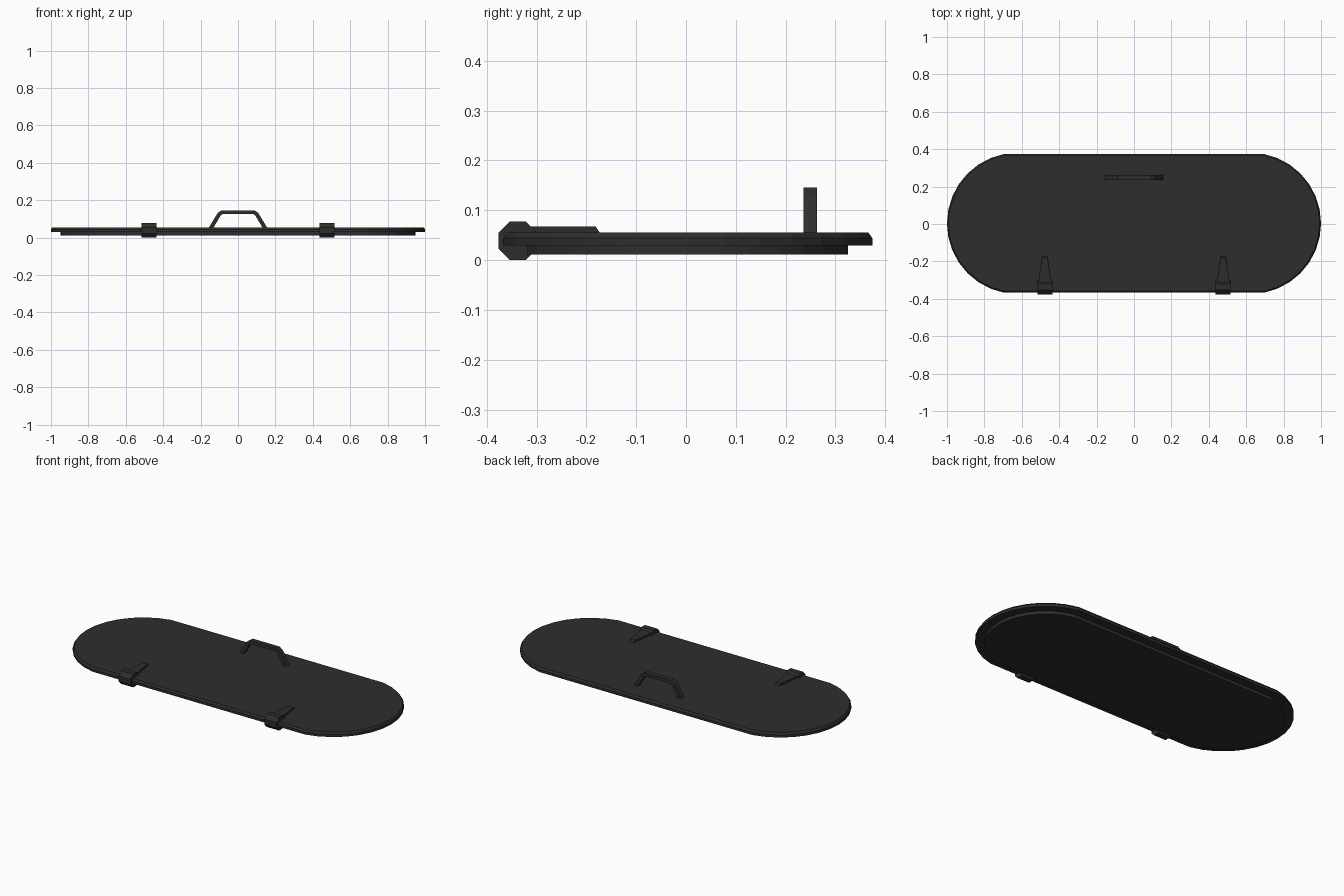
import bpy, bmesh, math

if "Cube" in bpy.data.objects:
    bpy.data.objects.remove(bpy.data.objects["Cube"])

mat = bpy.data.materials.new("dark charcoal")
mat.diffuse_color = (0.027, 0.027, 0.027, 1)
mat.use_nodes = True
mat.node_tree.nodes["Principled BSDF"].inputs["Base Color"].default_value = mat.diffuse_color
CY = 0.0035  # lid centre in y


def make(name, loops):
    """Closed solid skinned through a list of equal-length point loops."""
    bm = bmesh.new()
    rings = [[bm.verts.new(p) for p in loop] for loop in loops]
    for a, b in zip(rings, rings[1:]):
        n = len(a)
        for i in range(n):
            j = (i + 1) % n
            bm.faces.new((a[i], a[j], b[j], b[i]))
    bm.faces.new(rings[0][::-1])
    bm.faces.new(rings[-1])
    bmesh.ops.recalc_face_normals(bm, faces=bm.faces[:])
    me = bpy.data.meshes.new(name)
    bm.to_mesh(me)
    bm.free()
    me.materials.append(mat)
    ob = bpy.data.objects.new(name, me)
    bpy.context.collection.objects.link(ob)
    return ob


def pill(r, z):
    """Rounded-end outline: facets of a 32-gon at each end."""
    pts = []
    for s in (1, -1):
        for k in range(-7, 8):
            a = math.radians(11.25 * k)
            pts.append((s * (0.622 + r * math.cos(a)), CY + s * r * math.sin(a), z))
    return pts


# lid with chamfered top edge, and the inset plug below it
make("lid", [pill(0.378, 0.029), pill(0.378, 0.044), pill(0.370, 0.055)])
make("lid_plug", [pill(0.328, 0.011), pill(0.328, 0.032)])

# handle: bent strip profile extruded along y
half = [(0.158, 0.050), (0.108, 0.132), (0.088, 0.146)]
inner = [(0.082, 0.126), (0.092, 0.119), (0.133, 0.050)]
mirror = lambda pts: [(-x, z) for x, z in reversed(pts)]
profile = half + mirror(half) + mirror(inner) + inner[:]
# order: outer right-to-left, then inner left-to-right
profile = half + mirror(half) + [(-x, z) for x, z in reversed(inner)] + inner
make("handle", [[(x, y, z) for x, z in profile] for y in (0.236, 0.263)])

# hinges: octagonal barrel plus tapered strap
for side, c in (("left", -0.477), ("right", 0.477)):
    R = 0.0387 / math.cos(math.pi / 8)
    angles = [math.pi / 8 + k * math.pi / 4 for k in range(8)]
    make("hinge_barrel_" + side,
         [[(x, -0.338 + R * math.cos(a), 0.0387 + R * math.sin(a)) for a in angles]
          for x in (c - 0.04, c + 0.04)])

    def strap(z, end):
        return [(c - 0.036, -0.325, z), (c + 0.036, -0.325, z),
                (c + 0.014, end, z), (c - 0.014, end, z)]
    make("hinge_strap_" + side,
         [strap(0.045, -0.173), strap(0.055, -0.173), strap(0.067, -0.181)])
